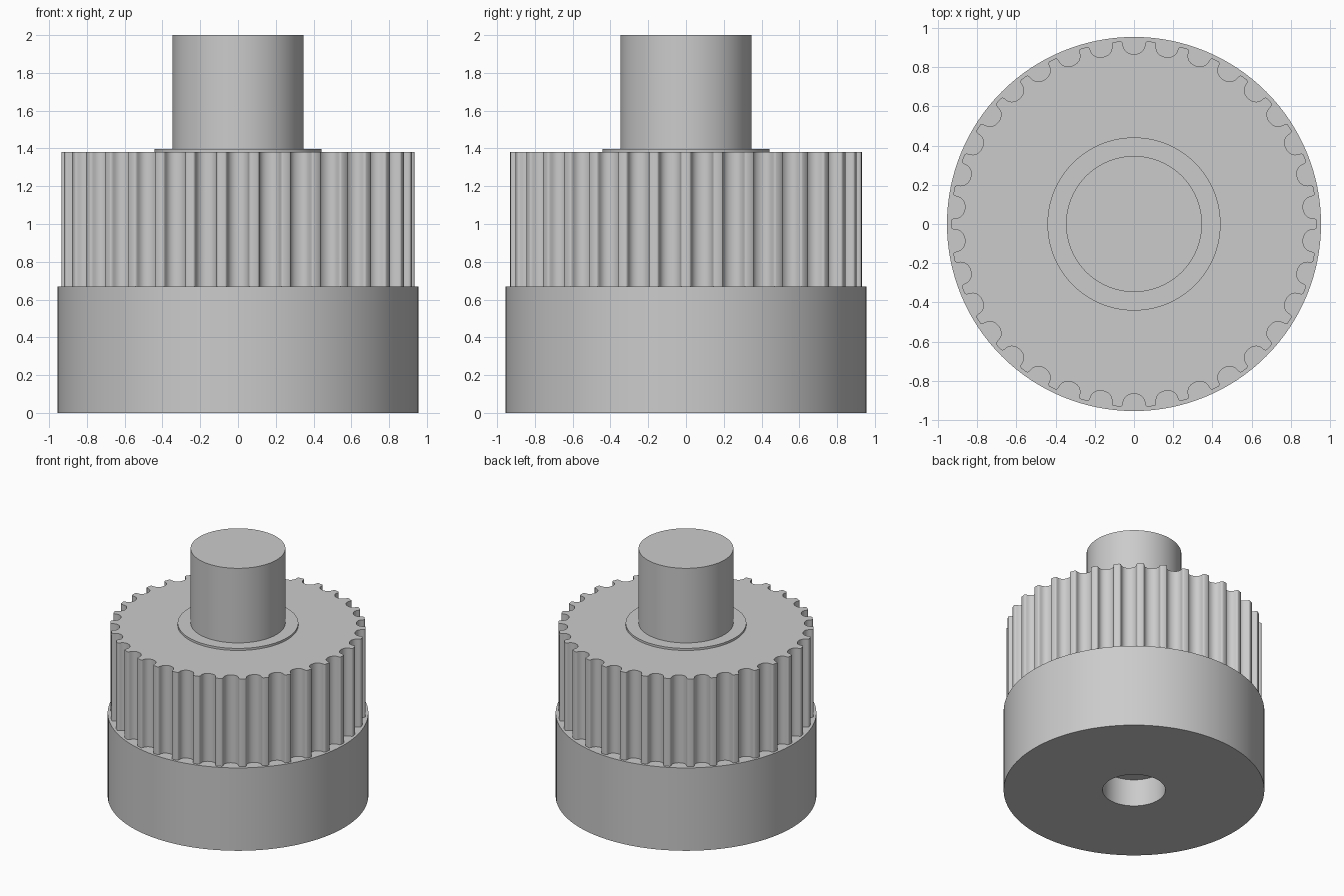
import bpy, bmesh, math

old = bpy.data.objects.get("Cube")
if old:
    bpy.data.objects.remove(old, do_unlink=True)

SEGMENTS = 128
TEETH = 34

steel = bpy.data.materials.new("plain grey")
steel.use_nodes = True
GREY = (0.6, 0.6, 0.6, 1)
steel.diffuse_color = GREY
steel.node_tree.nodes["Principled BSDF"].inputs["Base Color"].default_value = GREY


def finish(name, bm, angle=40):
    bmesh.ops.recalc_face_normals(bm, faces=bm.faces)
    mesh = bpy.data.meshes.new(name)
    bm.to_mesh(mesh)
    bm.free()
    obj = bpy.data.objects.new(name, mesh)
    bpy.context.collection.objects.link(obj)
    mesh.materials.append(steel)
    bpy.ops.object.select_all(action="DESELECT")
    obj.select_set(True)
    bpy.context.view_layer.objects.active = obj
    bpy.ops.object.shade_smooth_by_angle(angle=math.radians(angle))
    return obj


def ring(bm, radius, z):
    step = math.tau / SEGMENTS
    return [bm.verts.new((radius * math.cos(i * step), radius * math.sin(i * step), z))
            for i in range(SEGMENTS)]


def turned(name, profile):
    """Solid of revolution through (radius, z) points, capped at both ends."""
    bm = bmesh.new()
    rings = [ring(bm, r, z) for r, z in profile]
    for a, b in zip(rings, rings[1:]):
        for i in range(SEGMENTS):
            j = (i + 1) % SEGMENTS
            bm.faces.new((a[i], a[j], b[j], b[i]))
    bm.faces.new(rings[0])
    bm.faces.new(rings[-1])
    return finish(name, bm)


# Base hub with a blind bore in its underside
turned("base_hub", [(0.23, 0.22), (0.23, 0), (0.955, 0), (0.955, 0.67)])

# Toothed belt wheel: half groove as (sideways offset, radius), mirrored and repeated
half = [(0.014, 0.868), (0.028, 0.873), (0.041, 0.882), (0.050, 0.894), (0.055, 0.908),
        (0.057, 0.920), (0.060, 0.929), (0.064, 0.933), (0.069, 0.935)]
groove = [(-x, r) for x, r in reversed(half)] + [(0, 0.867)] + half
bm = bmesh.new()
outline = []
for t in range(TEETH):
    turn = math.pi / 2 + t * math.tau / TEETH
    for x, r in groove:
        a = turn + x / r
        outline.append(bm.verts.new((r * math.cos(a), r * math.sin(a), 0.67)))
base = bm.faces.new(outline)
top = bmesh.ops.extrude_face_region(bm, geom=[base], use_keep_orig=True)
bmesh.ops.translate(bm, vec=(0, 0, 0.71),
                    verts=[g for g in top["geom"] if isinstance(g, bmesh.types.BMVert)])
finish("toothed_wheel", bm)

# Thin shoulder and output shaft
turned("shoulder_ring", [(0.442, 1.38), (0.442, 1.397)])
turned("shaft", [(0.347, 1.39), (0.347, 2.0)])
